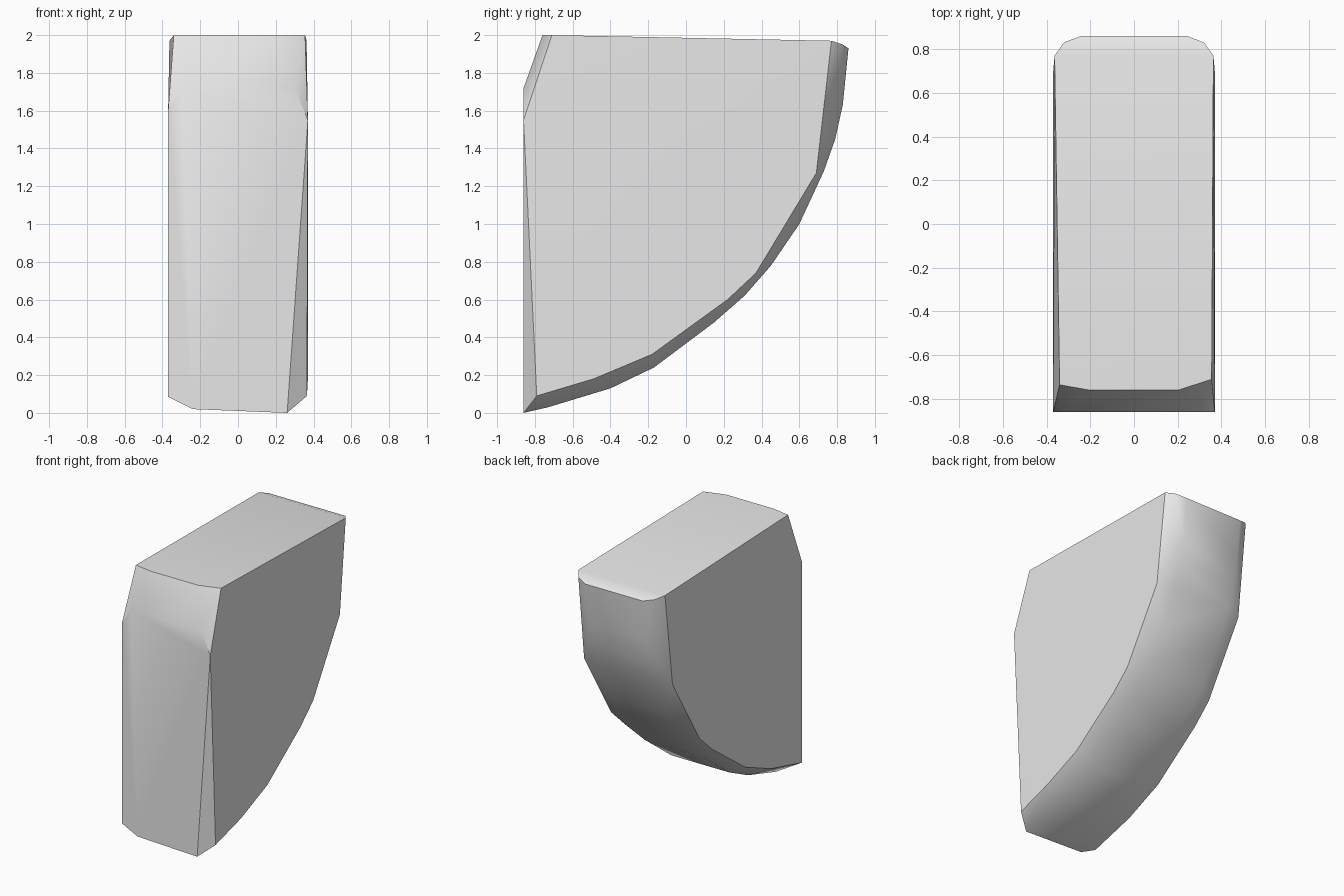
import bpy, bmesh, math

cube = bpy.data.objects.get("Cube")
if cube:
    bpy.data.objects.remove(cube)

# Single grey material
grey = bpy.data.materials.new("light_grey")
grey.use_nodes = True
grey.diffuse_color = (0.8, 0.8, 0.8, 1)
grey.node_tree.nodes["Principled BSDF"].inputs["Base Color"].default_value = (0.8, 0.8, 0.8, 1)

# Curved rim profile (y, z), running down from the back top to the front foot
rim = [(.86, 1.93), (.83, 1.63), (.79, 1.45), (.73, 1.28), (.68, 1.17),
       (.6, 1.0), (.45, .78), (.31, .62), (.15, .48), (-.17, .24),
       (-.4, .13), (-.73, .03)]
# Edge of the flat sides, set in from the rim
side = [(.69, 1.27), (.37, .74), (.22, .6), (-.18, .31), (-.49, .18)]

points = []
for s in (-1, 1):
    points += [(s * .24, y, z) for y, z in rim]
    points += [(s * .37, y, z) for y, z in side]
    # Rounded back top corner
    points += [(s * .32, .83, 1.95), (s * .363, .77, 1.97)]
    # Sloped front top edge
    points += [(s * .3, -.86, 1.72), (s * .2, -.76, 2)]

# Uneven front corners: right is nearly square, left has a long chamfer
points += [(-.34, -.735, 2), (-.37, -.86, 1.6), (-.37, -.86, .085), (-.24, -.86, .02)]
points += [(.355, -.71, 2), (.37, -.86, 1.55), (.365, -.79, .09), (.26, -.86, 0)]

# Skin the wedge
bm = bmesh.new()
for p in points:
    bm.verts.new(p)
hull = bmesh.ops.convex_hull(bm, input=bm.verts[:])
loose = [v for v in bm.verts if not v.link_faces]
bmesh.ops.delete(bm, geom=loose, context='VERTS')
bmesh.ops.dissolve_limit(bm, angle_limit=math.radians(1), verts=bm.verts[:], edges=bm.edges[:])
bmesh.ops.recalc_face_normals(bm, faces=bm.faces[:])

mesh = bpy.data.meshes.new("wedge_block")
bm.to_mesh(mesh)
bm.free()
mesh.materials.append(grey)
wedge = bpy.data.objects.new("wedge_block", mesh)
bpy.context.collection.objects.link(wedge)

# Smooth rim, sharp edges around the flat sides
bpy.ops.object.select_all(action='DESELECT')
wedge.select_set(True)
bpy.context.view_layer.objects.active = wedge
bpy.ops.object.shade_smooth_by_angle(angle=math.radians(32))
